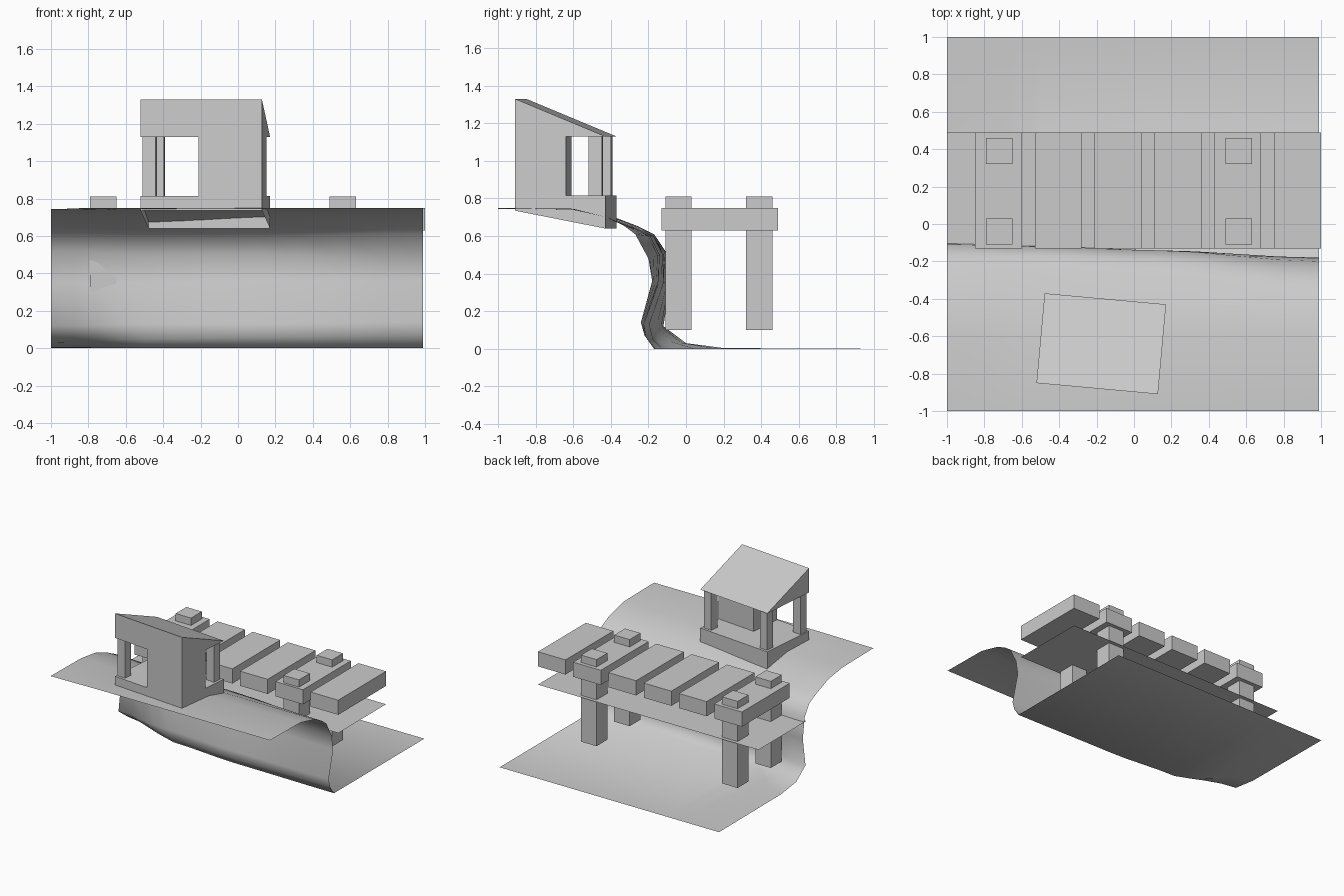
import bpy, bmesh
from math import radians
from mathutils import Matrix, Vector

if "Cube" in bpy.data.objects:
    bpy.data.objects.remove(bpy.data.objects["Cube"])


def make(name, verts, faces, matrix=None):
    me = bpy.data.meshes.new(name)
    me.from_pydata(verts, [], faces)
    if matrix:
        me.transform(matrix)
    me.update()
    ob = bpy.data.objects.new(name, me)
    bpy.context.collection.objects.link(ob)
    return ob


def prism(name, x0, x1, profile, matrix=None, skip_bottom=False):
    """Extrude a counter-clockwise (y, z) profile along x; edge 0 is the bottom."""
    n = len(profile)
    verts = [(x, y, z) for x in (x0, x1) for y, z in profile]
    faces = [tuple(reversed(range(n))), tuple(range(n, 2 * n))]
    for i in range(1 if skip_bottom else 0, n):
        j = (i + 1) % n
        faces.append((i, j, n + j, n + i))
    return make(name, verts, faces, matrix)


def box(name, x, y, z, matrix=None):
    return prism(name, x[0], x[1],
                 [(y[0], z[0]), (y[1], z[0]), (y[1], z[1]), (y[0], z[1])], matrix)


# Bank: cliff cross-sections (y, z) at several x stations, lofted
stations = [
    (-1.0, [(-1, .745), (-.6, .74), (-.42, .715), (-.25, .65), (-.17, .61), (-.11, .52),
            (-.085, .35), (-.12, .12), (0, .03), (.2, .004), (1, 0)]),
    (-.5, [(-1, .75), (-.6, .735), (-.42, .69), (-.25, .635), (-.17, .60), (-.12, .5),
           (-.115, .35), (-.19, .13), (-.17, .05), (-.12, 0), (1, 0)]),
    (.1, [(-1, .75), (-.6, .74), (-.42, .70), (-.26, .635), (-.19, .60), (-.14, .5),
          (-.14, .36), (-.22, .13), (-.21, .06), (-.16, 0), (1, 0)]),
    (.99, [(-1, .75), (-.6, .745), (-.42, .70), (-.33, .655), (-.27, .61), (-.2, .48),
           (-.18, .36), (-.24, .14), (-.22, .07), (-.17, 0), (1, 0)]),
]
cols = []
for (xa, pa), (xb, pb) in zip(stations, stations[1:]):
    for k in range(4):
        t = k / 4
        s = t * t * (3 - 2 * t)
        cols.append([(xa + (xb - xa) * t, a[0] + (b[0] - a[0]) * s, a[1] + (b[1] - a[1]) * s)
                     for a, b in zip(pa, pb)])
cols.append([(stations[-1][0], y, z) for y, z in stations[-1][1]])
n = len(cols[0])
faces = [(c * n + i, (c + 1) * n + i, (c + 1) * n + i + 1, c * n + i + 1)
         for c in range(len(cols) - 1) for i in range(n - 1)]
bank = make("bank", [v for col in cols for v in col], faces)
for p in bank.data.polygons:
    p.use_smooth = True

# Water sheet under the deck
make("water_sheet", [(-1, -.13, .48), (1, -.13, .48), (1, .49, .48), (-1, .49, .48)], [(0, 1, 2, 3)])

# Deck planks
for i in range(6):
    x = -.85 + .32 * i
    box(f"deck_plank_{i + 1}", (x, x + .25), (-.13, .49), (.63, .75))

# Deck posts
for x in (-.79, .49):
    for y in (-.11, .32):
        box("deck_post", (x, x + .14), (y, y + .14), (.1, .81))

# Hut, turned slightly on the bank
M = Matrix.Translation((-.175, -.64, 0)) @ Matrix.Rotation(radians(-5.2), 4, 'Z')
W, D = .326, .241
# Base with sloping open underside
prism("hut_base", -W, W, [(-D, .735), (D, .64), (D, .815), (-D, .815)], M, skip_bottom=True)
# Solid corner room
box("hut_room", (-.015, W), (-D, .03), (.75, 1.13), M)
# Corner columns
a, w = .02, .07
for name, x, y in (("front_left", -W + .01, -D + a), ("back_left", -W + a, D - a - w),
                   ("back_right", W - a - w, D - a - w)):
    box(f"hut_column_{name}", (x, x + w), (y, y + w), (.815, 1.13), M)
# Lean-to roof wedge
prism("hut_roof", -W, W, [(-D, 1.13), (D, 1.13), (-D, 1.33)], M)
